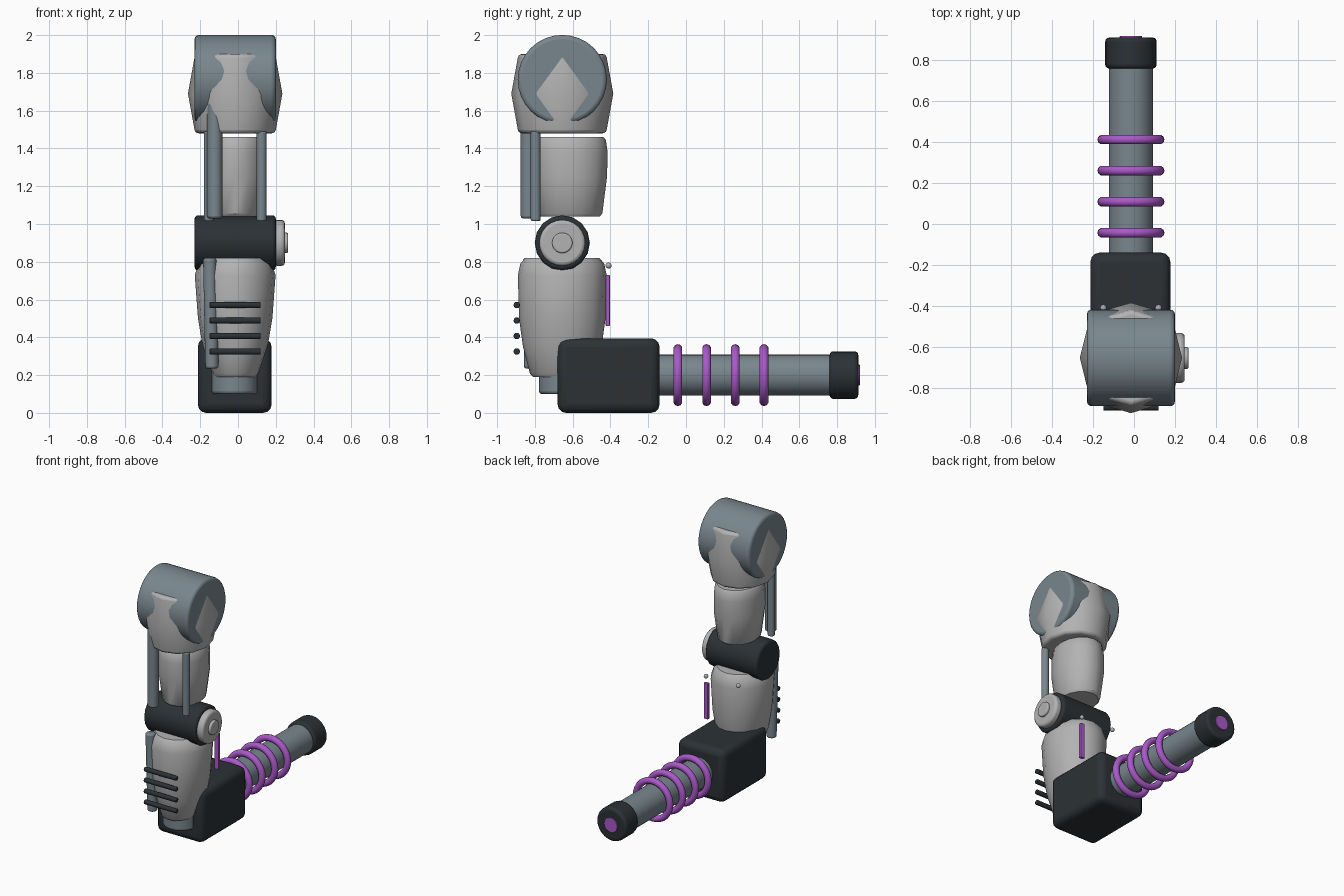
import bpy, bmesh, math
from mathutils import Matrix, Vector

cube = bpy.data.objects.get("Cube")
if cube:
    bpy.data.objects.remove(cube, do_unlink=True)


def material(name, color):
    mat = bpy.data.materials.new(name)
    mat.use_nodes = True
    mat.diffuse_color = (*color, 1)
    bsdf = next(n for n in mat.node_tree.nodes if n.type == 'BSDF_PRINCIPLED')
    bsdf.inputs["Base Color"].default_value = (*color, 1)
    bsdf.inputs["Roughness"].default_value = 0.5
    return mat


LIGHT = material("light_grey", (0.45, 0.45, 0.45))
SLATE = material("slate", (0.19, 0.24, 0.27))
DARK = material("dark", (0.025, 0.031, 0.036))
PURPLE = material("purple", (0.4, 0.1, 0.58))

CX, CY = -0.015, -0.655      # axis of the arm
GUN_Z = 0.2                  # height of the barrel axis


def finish(name, bm, mat, bevel=0.0, angle=35):
    """Turn a bmesh into an object with smooth shading and an optional bevel."""
    bmesh.ops.recalc_face_normals(bm, faces=bm.faces)
    mesh = bpy.data.meshes.new(name)
    bm.to_mesh(mesh)
    bm.free()
    mesh.materials.append(mat)
    obj = bpy.data.objects.new(name, mesh)
    bpy.context.collection.objects.link(obj)
    if bevel:
        mod = obj.modifiers.new("Bevel", 'BEVEL')
        mod.width = bevel
        mod.segments = 3
        mod.limit_method = 'ANGLE'
        mod.angle_limit = math.radians(40)
    bpy.ops.object.select_all(action='DESELECT')
    bpy.context.view_layer.objects.active = obj
    obj.select_set(True)
    bpy.ops.object.shade_smooth_by_angle(angle=math.radians(angle))
    return obj


def rod(name, start, end, radius, mat, bevel=0.0, sides=24):
    """Cylinder between two points."""
    a, b = Vector(start), Vector(end)
    turn = (b - a).to_track_quat('Z', 'Y').to_matrix().to_4x4()
    bm = bmesh.new()
    bmesh.ops.create_cone(bm, cap_ends=True, segments=sides, radius1=radius,
                          radius2=radius, depth=(b - a).length,
                          matrix=Matrix.Translation((a + b) / 2) @ turn)
    return finish(name, bm, mat, bevel)


def box(name, low, high, mat, bevel=0.0):
    a, b = Vector(low), Vector(high)
    bm = bmesh.new()
    bmesh.ops.create_cube(bm, size=1, matrix=Matrix.Translation((a + b) / 2)
                          @ Matrix.Diagonal((*(b - a), 1)))
    return finish(name, bm, mat, bevel)


def loft(name, center, rings, mat, sides=12, bevel=0.0, angle=35):
    """Stack of elliptical rings, each (z, x half width, y half width)."""
    bm = bmesh.new()
    loops = []
    for z, rx, ry in rings:
        turns = [math.tau * i / sides for i in range(sides)]
        loops.append([bm.verts.new((center[0] + rx * math.cos(t),
                                    center[1] + ry * math.sin(t), z)) for t in turns])
    for low, high in zip(loops, loops[1:]):
        for i in range(sides):
            j = (i + 1) % sides
            bm.faces.new((low[i], low[j], high[j], high[i]))
    bm.faces.new(loops[0][::-1])
    bm.faces.new(loops[-1])
    return finish(name, bm, mat, bevel, angle)


def torus(name, y, major, minor, mat, steps=32, sides=10):
    """Ring around the barrel axis."""
    bm = bmesh.new()
    grid = []
    for i in range(steps):
        t = math.tau * i / steps
        row = []
        for k in range(sides):
            p = math.tau * k / sides
            r = major + minor * math.cos(p)
            row.append(bm.verts.new((CX + r * math.cos(t), y + minor * math.sin(p),
                                     GUN_Z + r * math.sin(t))))
        grid.append(row)
    for i in range(steps):
        a, b = grid[i], grid[(i + 1) % steps]
        for k in range(sides):
            m = (k + 1) % sides
            bm.faces.new((a[k], b[k], b[m], a[m]))
    return finish(name, bm, mat, angle=60)


# Shoulder: drum with a faceted housing through it
rod("shoulder_drum", (-0.23, CY, 1.765), (0.2, CY, 1.765), 0.236, SLATE, 0.022, 32)
loft("shoulder_housing", (CX, CY),
     [(1.48, 0.212, 0.232), (1.69, 0.25, 0.27), (1.9, 0.212, 0.232)], LIGHT, bevel=0.018)

# Upper arm and its pipes
loft("upper_arm", (CX, -0.617),
     [(1.04, 0.128, 0.16), (1.055, 0.14, 0.174), (1.25, 0.165, 0.199),
      (1.38, 0.163, 0.202), (1.445, 0.157, 0.193), (1.46, 0.145, 0.18)], LIGHT, 16)
rod("upper_main_pipe", (-0.123, -0.835, 1.03), (-0.123, -0.835, 1.75), 0.04, SLATE, 0.012)
for side, s in (("left", 1), ("right", -1)):
    x = CX + s * 0.14
    rod(side + "_upper_pipe", (x, -0.796, 1.015), (x, -0.796, 1.49), 0.026, SLATE, 0.008)

# Elbow
rod("elbow_joint", (-0.23, CY, 0.9), (0.2, CY, 0.9), 0.146, DARK, 0.018, 16)
rod("elbow_disc", (0.19, CY, 0.9), (0.248, CY, 0.9), 0.122, LIGHT, 0.018)
rod("elbow_knob", (0.24, CY, 0.9), (0.266, CY, 0.9), 0.054, LIGHT, 0.008)

# Forearm
loft("forearm", (CX, CY),
     [(0.19, 0.112, 0.155), (0.21, 0.125, 0.172), (0.35, 0.172, 0.208),
      (0.5, 0.197, 0.229), (0.73, 0.214, 0.235), (0.79, 0.193, 0.222),
      (0.82, 0.168, 0.197)], LIGHT, 16, angle=45)
rod("forearm_pipe", (-0.138, -0.822, 0.235), (-0.15, -0.828, 0.82), 0.035, SLATE, 0.012)
rod("wrist", (-0.018, CY, 0.1), (-0.018, CY, 0.3), 0.123, SLATE, 0.015)
for i in range(4):
    z = 0.325 + i * 0.082
    rod(f"vent_bar_{i + 1}", (-0.15, -0.896, z), (0.12, -0.896, z), 0.017, DARK, 0.005, 12)

# Rear light strip and studs
box("light_strip", (0.1, -0.426, 0.46), (0.135, -0.403, 0.73), PURPLE, 0.004)
for side, s in (("left", 1), ("right", -1)):
    bm = bmesh.new()
    bmesh.ops.create_uvsphere(bm, u_segments=12, v_segments=8, radius=0.016,
                              matrix=Matrix.Translation((CX + s * 0.135, -0.41, 0.78)))
    finish(side + "_stud", bm, LIGHT, angle=60)

# Blaster: body, barrel, coils and muzzle
box("blaster_body", (-0.213, -0.68, 0), (0.178, -0.14, 0.395), DARK, 0.045)
rod("barrel", (CX, -0.2, GUN_Z), (CX, 0.82, GUN_Z), 0.108, SLATE, 0, 32)
for i in range(4):
    torus(f"coil_{i + 1}", -0.043 + i * 0.152, 0.14, 0.024, PURPLE)
rod("muzzle", (CX, 0.76, GUN_Z), (CX, 0.912, GUN_Z), 0.126, DARK, 0.02)
rod("muzzle_lens", (CX, 0.89, GUN_Z), (CX, 0.92, GUN_Z), 0.055, PURPLE, 0.003)
